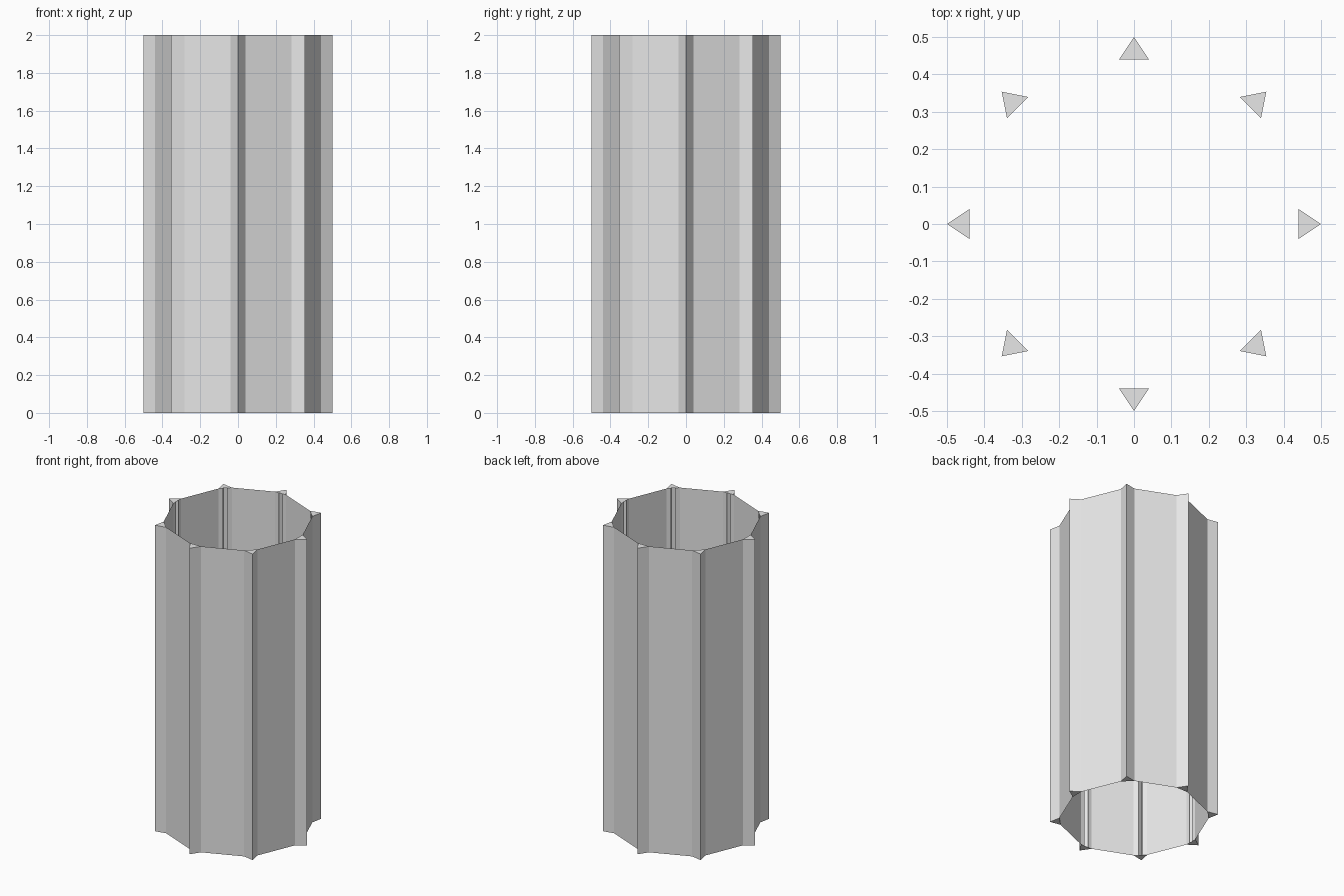
import bpy, bmesh
from math import pi
from mathutils import Matrix, Vector

HEIGHT = 2.0
COUNT = 8
TIP, BASE, HALF, SLIT = 0.5, 0.44, 0.04, 0.012

cube = bpy.data.objects.get("Cube")
if cube:
    bpy.data.objects.remove(cube, do_unlink=True)

grey = bpy.data.materials.new("plain_grey")
grey.use_nodes = True
colour = (0.8, 0.8, 0.8, 1)
grey.diffuse_color = colour
grey.node_tree.nodes["Principled BSDF"].inputs["Base Color"].default_value = colour


def turn(i):
    return Matrix.Rotation(i * 2 * pi / COUNT, 3, "Z")


def make_object(name, build):
    bm = bmesh.new()
    for i in range(COUNT):
        build(bm, i)
    bmesh.ops.remove_doubles(bm, verts=bm.verts, dist=1e-5)
    mesh = bpy.data.meshes.new(name)
    bm.to_mesh(mesh)
    bm.free()
    mesh.materials.append(grey)
    obj = bpy.data.objects.new(name, mesh)
    bpy.context.collection.objects.link(obj)


def wall(bm, a, b):
    """Upright sheet over the ground line a-b, facing right of its direction."""
    up = Vector((0, 0, HEIGHT))
    bm.faces.new([bm.verts.new(p) for p in (a, b, b + up, a + up)])


# Triangular ribs, each with a narrow slit down its inner face
def rib(bm, i):
    outline = [(BASE, SLIT), (BASE, HALF), (TIP, 0), (BASE, -HALF), (BASE, -SLIT)]
    pts = [turn(i) @ Vector((x, y, 0)) for x, y in outline]
    for a, b in zip(pts, pts[1:]):
        wall(bm, b, a)
    bm.faces.new([bm.verts.new(p) for p in pts])
    bm.faces.new([bm.verts.new(p + Vector((0, 0, HEIGHT))) for p in reversed(pts)])


# Thin flat panels joining neighbouring ribs
def panel(bm, i):
    wall(bm, turn(i) @ Vector((BASE, HALF, 0)),
         turn(i + 1) @ Vector((BASE, -HALF, 0)))


make_object("corner_ribs", rib)
make_object("wall_panels", panel)
